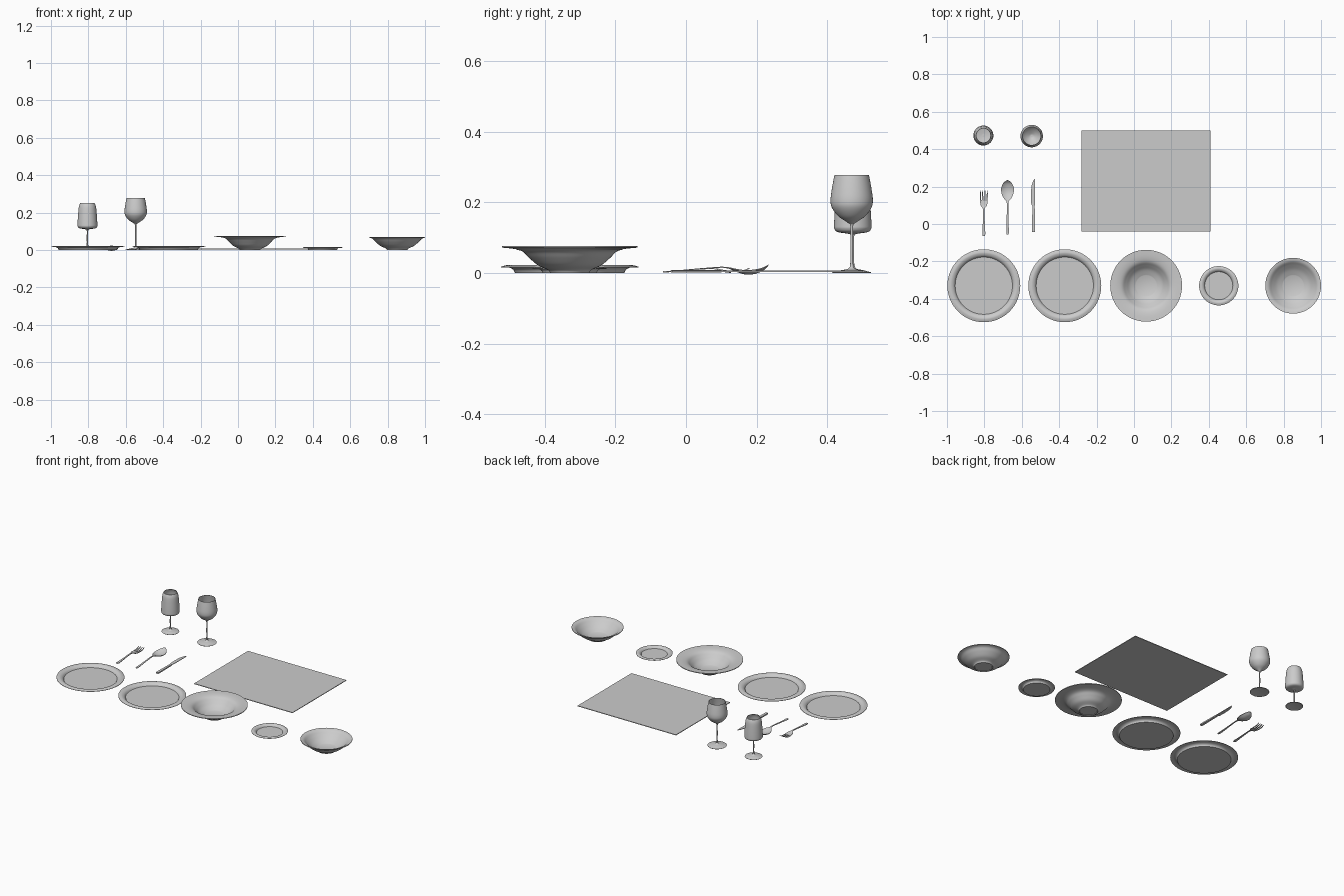
import bpy, bmesh, math
from mathutils import Vector


def curve(pts, steps=5):
    # Catmull-Rom curve through the points
    p = [Vector(q) for q in pts]
    p = [p[0]] + p + [p[-1]]
    out = []
    for a, b, c, d in zip(p, p[1:], p[2:], p[3:]):
        for i in range(steps):
            t = i / steps
            out.append(0.5 * (2 * b + (c - a) * t + (2 * a - 5 * b + 4 * c - d) * t * t
                              + (3 * b - a - 3 * c + d) * t ** 3))
    return out + [p[-1]]


def make_object(name, bm, loc, angle=35):
    bmesh.ops.recalc_face_normals(bm, faces=bm.faces)
    me = bpy.data.meshes.new(name)
    bm.to_mesh(me)
    bm.free()
    me.shade_smooth()
    me.set_sharp_from_angle(angle=math.radians(angle))
    ob = bpy.data.objects.new(name, me)
    ob.location = loc
    bpy.context.collection.objects.link(ob)
    return ob


def turned(name, runs, loc, sides=64):
    # each run of (radius, height) points is smooth; corners lie between runs
    pts = [p for run in runs for p in (curve(run) if len(run) > 2 else run)]
    bm = bmesh.new()
    vs = [bm.verts.new((r, 0, z)) for r, z in pts]
    edges = [bm.edges.new(e) for e in zip(vs, vs[1:])]
    bmesh.ops.spin(bm, geom=vs + edges, axis=(0, 0, 1), cent=(0, 0, 0),
                   angle=2 * math.pi, steps=sides, use_duplicate=False)
    bmesh.ops.remove_doubles(bm, verts=bm.verts, dist=1e-5)
    return make_object(name, bm, loc)


def ribbon(bm, stations, thick, cols=8, steps=5):
    # closed strip along y; station = (y, left, right, height, dish depth)
    rows = []
    for k in range(len(stations[0])):
        rows.append([v.x for v in curve([(s[k], 0) for s in stations], steps)])
    top, bot = [], []
    for y, l, r, z, dish in zip(*rows):
        us = [i / cols * 2 - 1 for i in range(cols + 1)]
        for grid, dz in ((top, thick / 2), (bot, -thick / 2)):
            grid.append([bm.verts.new(((l + r) / 2 + u * (r - l) / 2, y,
                                       z + dish * (u * u - 1) + dz)) for u in us])
    for g in (top, bot):
        for a, b in zip(g, g[1:]):
            for i in range(cols):
                bm.faces.new((a[i], a[i + 1], b[i + 1], b[i]))
    for j in range(len(top) - 1):
        for i in (0, cols):
            bm.faces.new((top[j][i], top[j + 1][i], bot[j + 1][i], bot[j][i]))
    for j in (0, -1):
        for i in range(cols):
            bm.faces.new((top[j][i], top[j][i + 1], bot[j][i + 1], bot[j][i]))


# Flat plates with a rolled rim
def plate(name, x, rim, well, h):
    w = rim - well
    turned(name, [
        [(0, 0), (well + 0.002, 0)],
        [(well + 0.002, 0), (well + 0.18 * w, h * 0.45), (well + 0.5 * w, h * 0.72),
         (rim, h * 0.7)],
        [(rim, h * 0.8), (well + 0.75 * w, h * 0.96), (well + 0.5 * w, h),
         (well + 0.2 * w, h * 0.75), (well, h * 0.3)],
        [(well, h * 0.3), (0, h * 0.3)]], (x, -0.33, 0))


plate("dinner_plate_left", -0.803, 0.195, 0.153, 0.022)
plate("dinner_plate_right", -0.37, 0.195, 0.153, 0.022)
plate("bread_plate", 0.453, 0.105, 0.075, 0.017)

# Bowls
turned("wide_rim_bowl", [
    [(0, 0.003), (0.05, 0.003)], [(0.052, 0), (0.055, 0)],
    [(0.055, 0), (0.062, 0.008), (0.09, 0.022), (0.112, 0.043), (0.13, 0.06),
     (0.155, 0.068), (0.192, 0.072)],
    [(0.192, 0.076), (0.155, 0.073), (0.128, 0.065), (0.108, 0.047), (0.086, 0.027),
     (0.055, 0.011)],
    [(0.055, 0.011), (0, 0.010)]], (0.065, -0.33, 0))
turned("small_bowl", [
    [(0, 0.003), (0.05, 0.003)], [(0.052, 0), (0.055, 0)],
    [(0.055, 0), (0.062, 0.009), (0.09, 0.022), (0.115, 0.043), (0.132, 0.06),
     (0.149, 0.066)],
    [(0.149, 0.07), (0.13, 0.064), (0.111, 0.047), (0.086, 0.027), (0.055, 0.011)],
    [(0.055, 0.011), (0, 0.010)]], (0.851, -0.33, 0))

# Stemmed glasses
turned("wine_glass", [
    [(0, 0.005), (0.03, 0.003), (0.054, 0)],
    [(0.056, 0.002), (0.03, 0.008), (0.009, 0.013), (0.004, 0.03), (0.004, 0.08),
     (0.004, 0.132), (0.012, 0.143), (0.038, 0.161), (0.056, 0.185), (0.06, 0.207),
     (0.056, 0.24), (0.049, 0.278)],
    [(0.047, 0.278), (0.054, 0.24), (0.058, 0.207), (0.054, 0.187), (0.036, 0.165),
     (0.012, 0.148), (0, 0.146)]], (-0.547, 0.47, 0))
turned("water_glass", [
    [(0, 0.005), (0.03, 0.003), (0.049, 0)],
    [(0.051, 0.002), (0.03, 0.008), (0.009, 0.013), (0.004, 0.03), (0.004, 0.07),
     (0.004, 0.104), (0.012, 0.111), (0.042, 0.116), (0.052, 0.125), (0.053, 0.14),
     (0.050, 0.19), (0.046, 0.23), (0.039, 0.25)],
    [(0.037, 0.25), (0.044, 0.23), (0.048, 0.19), (0.051, 0.14), (0.049, 0.126),
     (0.04, 0.12), (0.012, 0.115), (0, 0.115)]], (-0.805, 0.473, 0))

# Placemat
bm = bmesh.new()
bmesh.ops.create_cube(bm, size=1)
bmesh.ops.scale(bm, vec=(0.69, 0.54, 0.004), verts=bm.verts)
make_object("placemat", bm, (0.065, 0.23, 0.005))

# Fork: handle and palm, then four tines
bm = bmesh.new()
ribbon(bm, [(-0.065, -0.006, 0.006, 0.004, 0), (-0.05, -0.008, 0.008, 0.004, 0),
            (-0.01, -0.006, 0.006, 0.007, 0), (0.06, -0.004, 0.004, 0.013, 0),
            (0.085, -0.006, 0.006, 0.012, 0), (0.1, -0.017, 0.017, 0.008, 0.002),
            (0.128, -0.02, 0.02, 0.004, 0.002)], 0.004)
for i in range(4):
    c = (i - 1.5) * 0.0115
    d = c * 1.07
    ribbon(bm, [(0.126, c - 0.003, c + 0.003, 0.004, 0),
                (0.155, d - 0.003, d + 0.003, 0.005, 0),
                (0.18, d - 0.0015, d + 0.0015, 0.013, 0)], 0.003, 2, 4)
make_object("fork", bm, (-0.803, 0, 0))

# Spoon
bm = bmesh.new()
ribbon(bm, [(-0.055, -0.005, 0.005, 0.004, 0), (-0.04, -0.007, 0.007, 0.004, 0),
            (0.02, -0.005, 0.005, 0.009, 0), (0.09, -0.004, 0.004, 0.016, 0),
            (0.12, -0.006, 0.006, 0.015, 0.001), (0.14, -0.022, 0.022, 0.011, 0.005),
            (0.165, -0.032, 0.032, 0.007, 0.009), (0.19, -0.034, 0.034, 0.008, 0.01),
            (0.215, -0.025, 0.025, 0.013, 0.007), (0.228, -0.013, 0.013, 0.019, 0.003),
            (0.234, -0.002, 0.002, 0.023, 0)], 0.003)
make_object("spoon", bm, (-0.676, 0, 0))

# Knife: thick handle and thin one-sided blade
bm = bmesh.new()
ribbon(bm, [(-0.043, -0.007, 0.007, 0.005, 0), (-0.03, -0.008, 0.008, 0.005, 0),
            (0.05, -0.007, 0.007, 0.005, 0), (0.1, -0.005, 0.006, 0.005, 0)], 0.008)
ribbon(bm, [(0.098, -0.005, 0.006, 0.005, 0), (0.108, -0.012, 0.007, 0.005, 0),
            (0.15, -0.014, 0.008, 0.005, 0), (0.2, -0.011, 0.008, 0.005, 0),
            (0.225, -0.004, 0.008, 0.005, 0), (0.24, 0.005, 0.007, 0.005, 0)], 0.003)
make_object("knife", bm, (-0.537, 0, 0))
